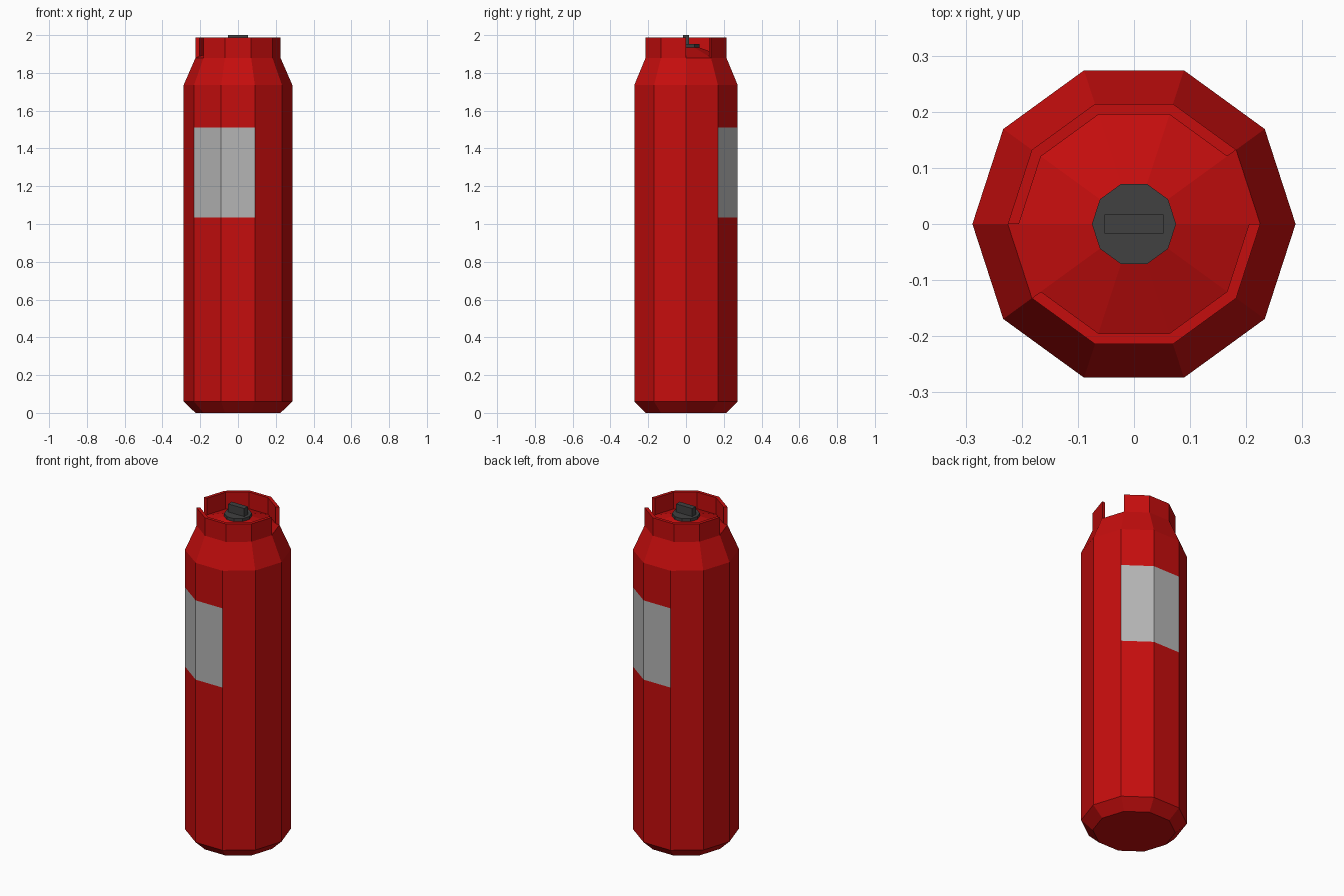
import bpy, bmesh, math

if "Cube" in bpy.data.objects:
    bpy.data.objects.remove(bpy.data.objects["Cube"])

SIDES = 10
STEP = 2 * math.pi / SIDES


def material(name, rgb):
    m = bpy.data.materials.new(name)
    m.diffuse_color = (*rgb, 1.0)
    m.use_nodes = True
    m.node_tree.nodes["Principled BSDF"].inputs["Base Color"].default_value = m.diffuse_color
    return m


RED = material("red paint", (0.56, 0.004, 0.004))
GREY = material("label grey", (0.46, 0.46, 0.46))
DARK = material("dark knob", (0.052, 0.052, 0.052))


def finish(name, bm, mats):
    bmesh.ops.recalc_face_normals(bm, faces=bm.faces)
    mesh = bpy.data.meshes.new(name)
    bm.to_mesh(mesh)
    bm.free()
    for m in mats:
        mesh.materials.append(m)
    obj = bpy.data.objects.new(name, mesh)
    bpy.context.collection.objects.link(obj)
    return obj


def point(r, i, z):
    return (r * math.cos(i * STEP), r * math.sin(i * STEP), z)


def lathe(profile):
    """Ten-sided closed solid from (radius, height) rings."""
    bm = bmesh.new()
    rings = [[bm.verts.new(point(r, i, z)) for i in range(SIDES)] for r, z in profile]
    for a, b in zip(rings, rings[1:]):
        for i in range(SIDES):
            j = (i + 1) % SIDES
            bm.faces.new((a[i], a[j], b[j], b[i]))
    bm.faces.new(rings[0][::-1])
    bm.faces.new(rings[-1])
    return bm


# Canister body with shoulder and shallow domed top
LABEL_LOW, LABEL_HIGH = 1.035, 1.51
bm = lathe([(0.225, 0.0), (0.288, 0.06), (0.288, LABEL_LOW), (0.288, LABEL_HIGH),
            (0.288, 1.735), (0.225, 1.88), (0.07, 1.936)])
# Labels wrap two sides at the front and two at the back
for f in bm.faces:
    c = f.calc_center_median()
    side = int((math.atan2(c.y, c.x) % (2 * math.pi)) / STEP)
    if LABEL_LOW < c.z < LABEL_HIGH and side % 5 in (1, 2):
        f.material_index = 1
finish("canister_body", bm, [RED, GREY])

# Two collar halves, leaving one open side between them on each flank
for name, first in (("collar_back", 1), ("collar_front", 6)):
    bm = bmesh.new()
    section = [(0.225, 1.88), (0.225, 1.987), (0.205, 1.987), (0.205, 1.88)]
    loops = [[bm.verts.new(point(r, first + k, z)) for r, z in section] for k in range(5)]
    for a, b in zip(loops, loops[1:]):
        for i in range(4):
            j = (i + 1) % 4
            bm.faces.new((a[i], a[j], b[j], b[i]))
    bm.faces.new(loops[0])
    bm.faces.new(loops[-1])
    finish(name, bm, [RED])

# Valve knob disc
finish("knob_disc", lathe([(0.075, 1.93), (0.075, 1.952)]), [DARK])

# Knob grip
bm = bmesh.new()
bmesh.ops.create_cube(bm, size=1)
bmesh.ops.scale(bm, vec=(0.106, 0.034, 0.055), verts=bm.verts)
bmesh.ops.translate(bm, vec=(0, 0, 1.9725), verts=bm.verts)
finish("knob_grip", bm, [DARK])
